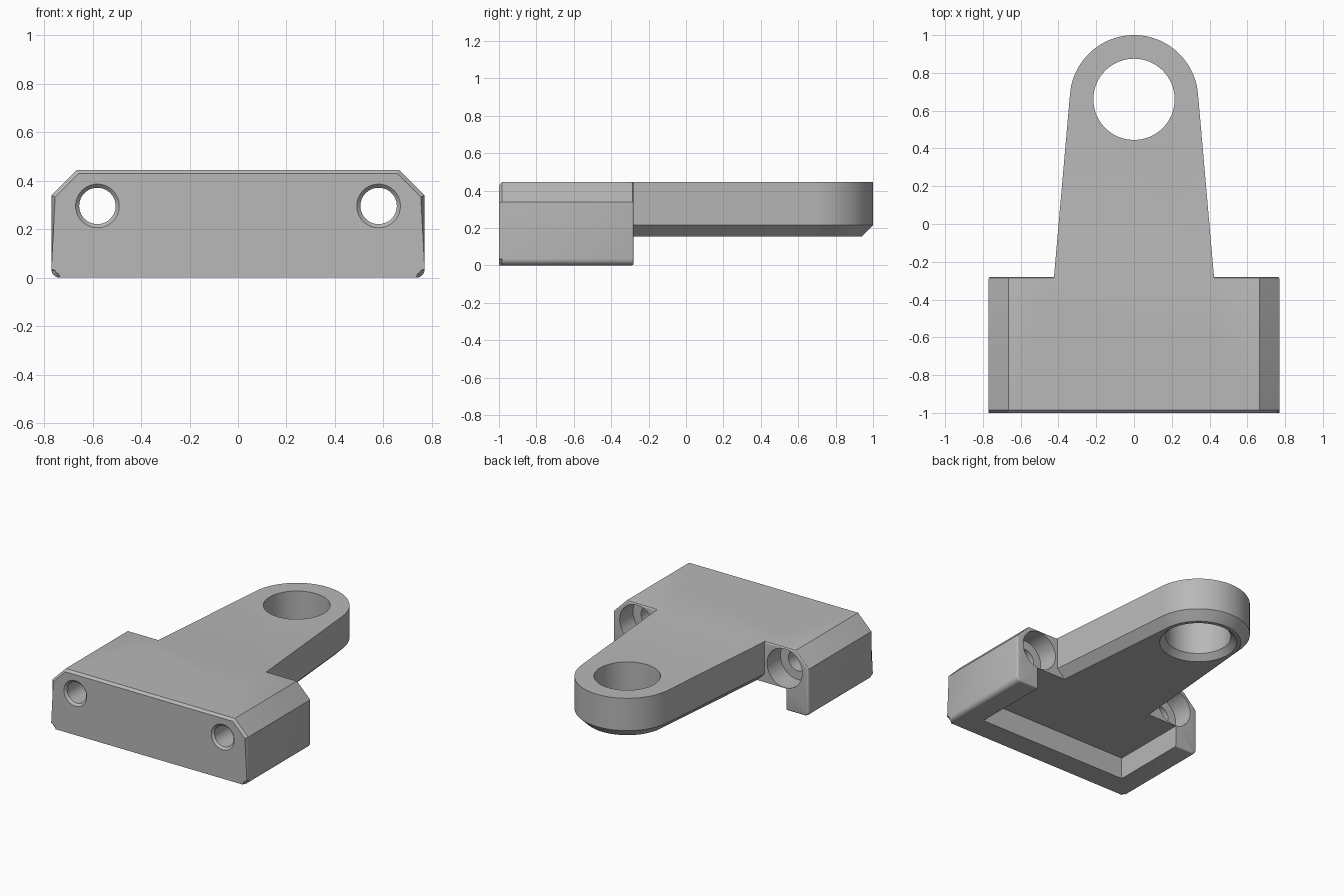
import bpy, bmesh, math
from mathutils import Matrix

cube = bpy.data.objects.get("Cube")
if cube:
    bpy.data.objects.remove(cube, do_unlink=True)

GREY = (0.48, 0.48, 0.48, 1)
mat = bpy.data.materials.new("plain_grey")
mat.use_nodes = True
mat.diffuse_color = GREY
mat.node_tree.nodes["Principled BSDF"].inputs["Base Color"].default_value = GREY

TOP, UNDER = 0.445, 0.155      # heights of the top face and the arm underside
FRONT, BACK = -1.0, -0.28      # depth of the block
EYE_Y, EYE_R = 0.66, 0.34      # rounded arm end


def finish(bm, name):
    bmesh.ops.recalc_face_normals(bm, faces=bm.faces)
    mesh = bpy.data.meshes.new(name)
    bm.to_mesh(mesh)
    bm.free()
    mesh.materials.append(mat)
    obj = bpy.data.objects.new(name, mesh)
    bpy.context.collection.objects.link(obj)
    return obj


def loft(bm, loops):
    """Skin a stack of equal point loops and cap both ends."""
    rings = [[bm.verts.new(p) for p in loop] for loop in loops]
    for a, b in zip(rings, rings[1:]):
        for i in range(len(a)):
            j = (i + 1) % len(a)
            bm.faces.new((a[i], a[j], b[j], b[i]))
    bm.faces.new(rings[0])
    bm.faces.new(rings[-1])


def turned(name, profile, matrix, sides=64):
    """Solid of revolution from (radius, height) pairs."""
    bm = bmesh.new()
    ang = [2 * math.pi * i / sides for i in range(sides)]
    loft(bm, [[(r * math.cos(a), r * math.sin(a), h) for a in ang] for r, h in profile])
    bm.transform(matrix)
    return finish(bm, name)


def combine(target, tool, operation):
    mod = target.modifiers.new(operation.lower(), "BOOLEAN")
    mod.operation, mod.object, mod.solver = operation, tool, "EXACT"
    bpy.context.view_layer.objects.active = target
    bpy.ops.object.modifier_apply(modifier=mod.name)
    bpy.data.objects.remove(tool, do_unlink=True)


# Block: cross-section with chamfered top corners and rounded bottom corners
half, cut, fil = 0.77, 0.105, 0.035
side = [(half - fil + fil * math.sin(a), fil - fil * math.cos(a))
        for a in (math.pi / 2 * i / 6 for i in range(7))]
side += [(half, TOP - cut), (half - cut, TOP)]
section = side + [(-x, z) for x, z in reversed(side)]
bm = bmesh.new()
loft(bm, [[(x, y, z) for x, z in section] for y in (FRONT, BACK)])
for y, width, steps in ((FRONT, 0.016, 1), (BACK, 0.012, 3)):
    rim = [e for e in bm.edges if all(abs(v.co.y - y) < 1e-5 for v in e.verts)]
    bmesh.ops.bevel(bm, geom=rim, offset=width, segments=steps, profile=0.5,
                    affect="EDGES")
bracket = finish(bm, "mounting_bracket")


# Arm: tapered outline with a round end and a chamfered underside
def arm_outline(inset, z):
    tilt, n = math.radians(5), 48
    r = EYE_R - inset
    pts = []
    for i in range(n + 1):
        a = tilt + (math.pi - 2 * tilt) * i / n
        pts.append((r * math.cos(a), EYE_Y + r * math.sin(a), z))
    root_y = -0.6
    x = pts[0][0] + (pts[0][1] - root_y) * math.tan(tilt)
    return [(x, root_y, z)] + pts + [(-x, root_y, z)]


bm = bmesh.new()
loft(bm, [arm_outline(0.06, UNDER), arm_outline(0, UNDER + 0.06), arm_outline(0, TOP)])
combine(bracket, finish(bm, "arm"), "UNION")

# Recess under the block, open at the back
bm = bmesh.new()
bmesh.ops.create_cube(bm, size=1)
y0, y1, z0 = -0.835, -0.1, -0.2
bm.transform(Matrix.Translation((0, (y0 + y1) / 2, (z0 + UNDER) / 2))
             @ Matrix.Diagonal((1.19, y1 - y0, UNDER - z0, 1)))
combine(bracket, finish(bm, "recess_cutter"), "DIFFERENCE")

# Eye hole with a chamfer on its lower rim
eye = turned("eye_cutter", [(0.275, UNDER - 0.02), (0.215, UNDER + 0.04), (0.215, 0.6)],
             Matrix.Translation((0, EYE_Y, 0)), 96)
combine(bracket, eye, "DIFFERENCE")

# Bolt holes: chamfered mouth in front, counterbore at the back
bolt = [(0.1, FRONT - 0.01), (0.075, FRONT + 0.015), (0.075, BACK - 0.15),
        (0.138, BACK - 0.15), (0.138, BACK + 0.1)]
for sx in (-1, 1):
    place = Matrix.Translation((sx * 0.58, 0, 0.296)) @ Matrix.Rotation(-math.pi / 2, 4, "X")
    combine(bracket, turned("bolt_cutter", bolt, place), "DIFFERENCE")

# Smooth curved walls, sharp edges kept
bpy.ops.object.select_all(action="DESELECT")
bracket.select_set(True)
bpy.context.view_layer.objects.active = bracket
bpy.ops.object.shade_smooth_by_angle(angle=math.radians(30))
